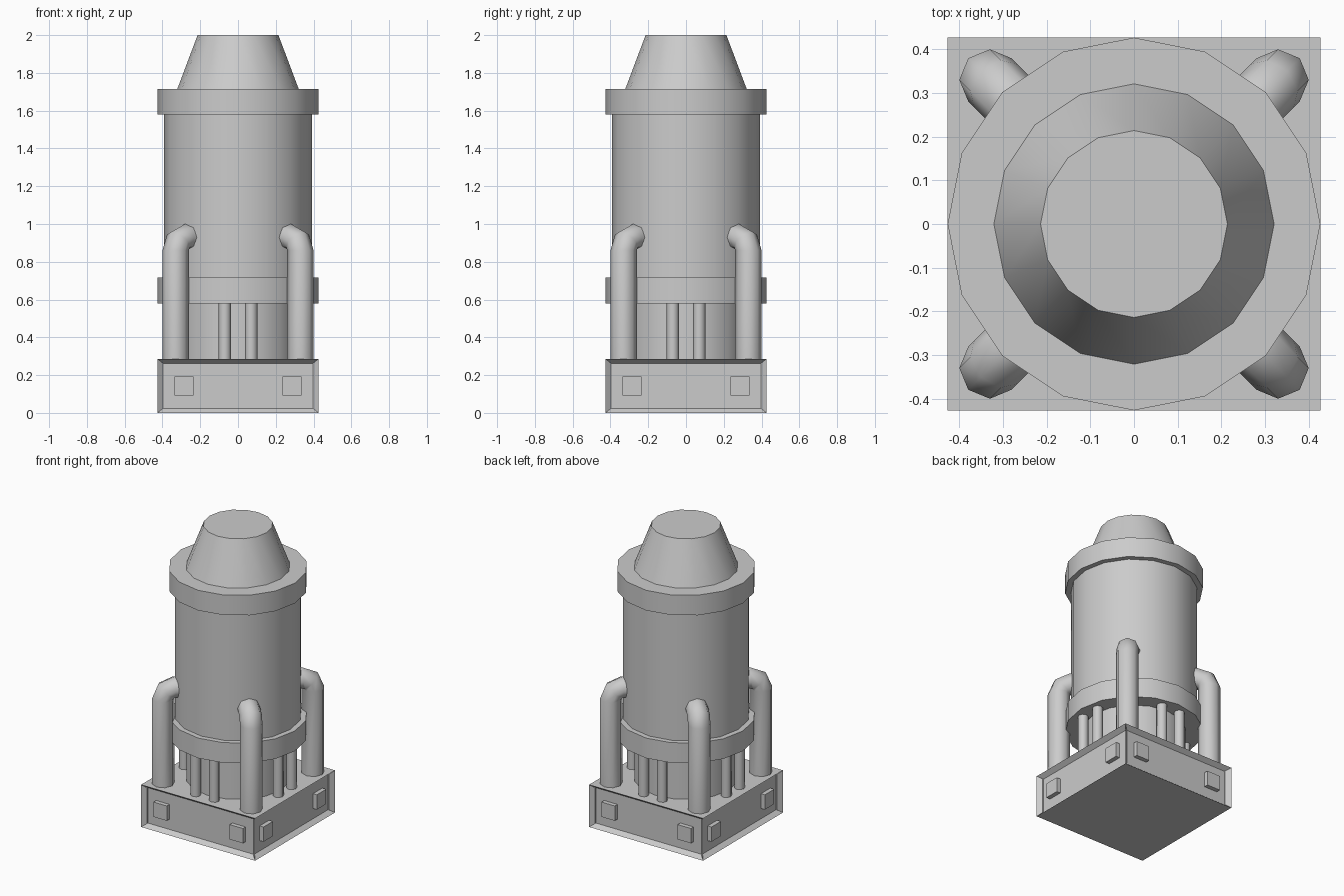
import bpy, bmesh
from math import sin, cos, pi, radians
from mathutils import Matrix, Vector

if "Cube" in bpy.data.objects:
    bpy.data.objects.remove(bpy.data.objects["Cube"])


def finish(name, bm, smooth_angle=None):
    bmesh.ops.recalc_face_normals(bm, faces=bm.faces)
    me = bpy.data.meshes.new(name)
    bm.to_mesh(me)
    bm.free()
    ob = bpy.data.objects.new(name, me)
    bpy.context.collection.objects.link(ob)
    if smooth_angle:
        bpy.ops.object.select_all(action='DESELECT')
        ob.select_set(True)
        bpy.context.view_layer.objects.active = ob
        bpy.ops.object.shade_smooth_by_angle(angle=radians(smooth_angle))
    return ob


def add_cylinder(bm, r1, r2, z0, z1, sides, x=0, y=0):
    bmesh.ops.create_cone(bm, cap_ends=True, segments=sides, radius1=r1, radius2=r2,
                          depth=z1 - z0, matrix=Matrix.Translation((x, y, (z0 + z1) / 2)))


def drum(name, r1, r2, z0, z1):
    bm = bmesh.new()
    add_cylinder(bm, r1, r2, z0, z1, 16)
    finish(name, bm, 40)


W, H = 0.427, 0.286

# Square base with a recessed panel on each side
bm = bmesh.new()
bmesh.ops.create_cube(bm, size=1, matrix=Matrix.Translation((0, 0, H / 2)) @ Matrix.Diagonal((2 * W, 2 * W, H, 1)))
bm.normal_update()
sides = [f for f in bm.faces if abs(f.normal.z) < 0.5]
bmesh.ops.inset_individual(bm, faces=sides, thickness=0.033)
for f in sides:
    bmesh.ops.translate(bm, verts=f.verts, vec=f.normal * -0.03)
finish("base", bm)

# Two small square blocks in each panel
bm = bmesh.new()
for i in range(4):
    rot = Matrix.Rotation(i * pi / 2, 4, 'Z')
    for x in (-0.285, 0.285):
        bmesh.ops.create_cube(bm, size=1, matrix=rot @ Matrix.Translation((x, -0.41, 0.143))
                              @ Matrix.Diagonal((0.1, 0.032, 0.1, 1)))
finish("panel_blocks", bm)

# Stacked round body
drum("lower_core", 0.32, 0.32, H, 0.58)
drum("lower_ring", W, W, 0.58, 0.716)
drum("main_drum", 0.392, 0.392, 0.716, 1.58)
drum("upper_ring", W, W, 1.58, 1.716)
drum("top_cone", 0.321, 0.214, 1.716, 2.0)

# Thin posts, one pair per side
bm = bmesh.new()
for i in range(4):
    rot = Matrix.Rotation(i * pi / 2, 3, 'Z')
    for x in (-0.07, 0.07):
        p = rot @ Vector((x, -0.352, 0))
        add_cylinder(bm, 0.033, 0.033, H, 0.58, 8, p.x, p.y)
finish("posts", bm, 50)

# Elbow pipes: rings given as (distance from axis, height, tilt)
R, BEND, AXIS = 0.07, 0.07, 0.467
rings = [(AXIS, H, 0)]
for a in (0, pi / 4, pi / 2):
    rings.append((AXIS - BEND + BEND * cos(a), 0.86 + BEND * sin(a), a))
rings.append((0.34, 0.93, pi / 2))
for i, side in enumerate(("front_right", "back_right", "back_left", "front_left")):
    bm = bmesh.new()
    turn = Matrix.Rotation(-pi / 4 + i * pi / 2, 3, 'Z')
    loops = []
    for d, z, tilt in rings:
        loop = []
        for k in range(8):
            u, v = R * cos(k * pi / 4), R * sin(k * pi / 4)
            loop.append(bm.verts.new(turn @ Vector((d + u * cos(tilt), v, z + u * sin(tilt)))))
        loops.append(loop)
    for a, b in zip(loops, loops[1:]):
        for k in range(8):
            n = (k + 1) % 8
            bm.faces.new((a[k], a[n], b[n], b[k]))
    bm.faces.new(loops[0])
    bm.faces.new(loops[-1])
    finish("pipe_" + side, bm, 50)
